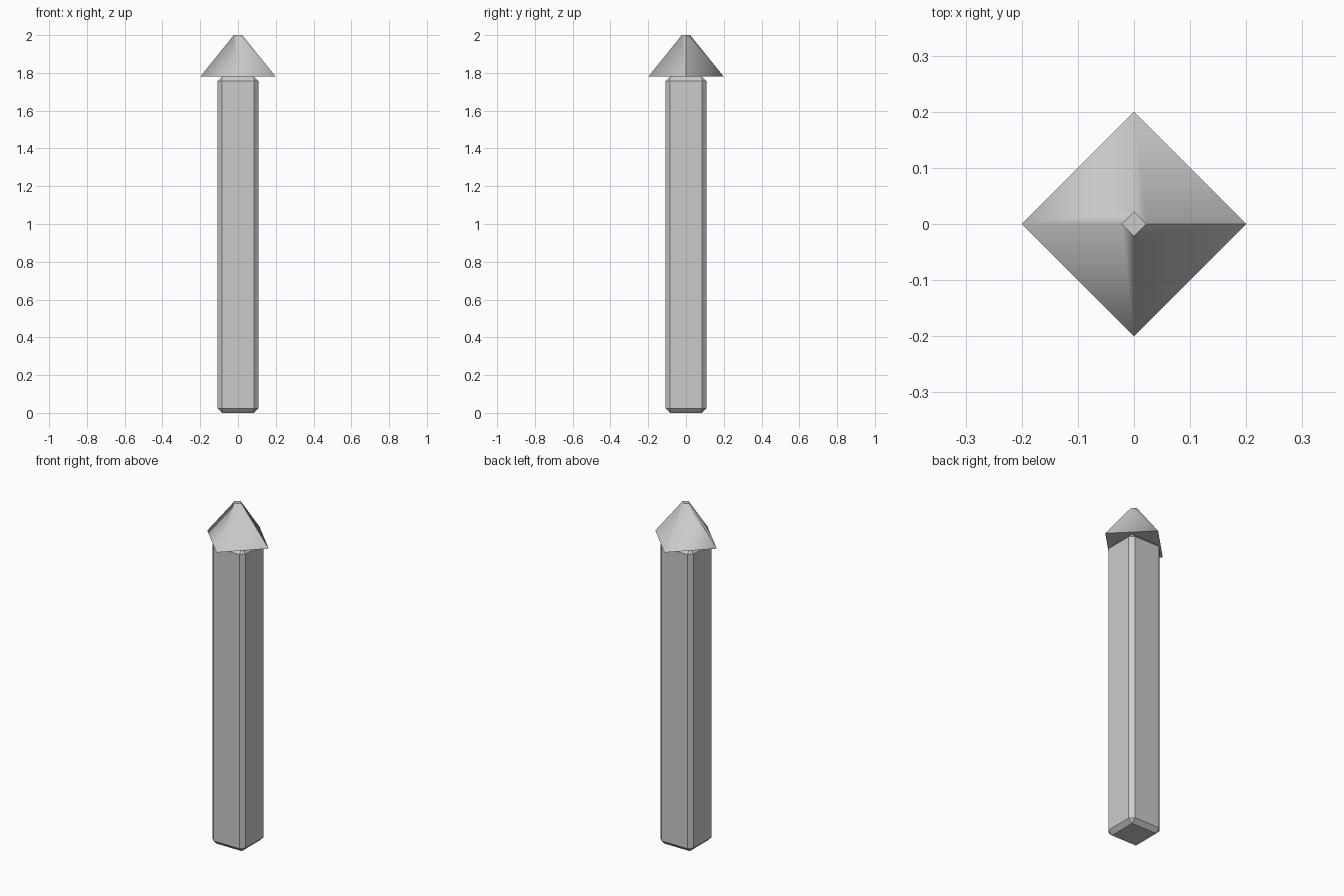
import bpy
import bmesh
from mathutils import Matrix

cube = bpy.data.objects.get("Cube")
if cube:
    bpy.data.objects.remove(cube, do_unlink=True)

POST_WIDTH, POST_HEIGHT, CHAMFER = 0.216, 1.78, 0.024
CAP_RADIUS, TIP_RADIUS, CAP_HEIGHT = 0.2, 0.022, 0.22

grey = bpy.data.materials.new("light_grey")
grey.use_nodes = True
grey.diffuse_color = (0.6, 0.6, 0.6, 1)
grey.node_tree.nodes["Principled BSDF"].inputs["Base Color"].default_value = (0.6, 0.6, 0.6, 1)


def add_object(name, bm):
    mesh = bpy.data.meshes.new(name)
    bm.to_mesh(mesh)
    bm.free()
    mesh.materials.append(grey)
    obj = bpy.data.objects.new(name, mesh)
    bpy.context.collection.objects.link(obj)
    return obj


# Square post with a single flat chamfer on every edge
bm = bmesh.new()
bmesh.ops.create_cube(bm, size=1, matrix=Matrix.Translation((0, 0, POST_HEIGHT / 2))
                      @ Matrix.Diagonal((POST_WIDTH, POST_WIDTH, POST_HEIGHT, 1)))
post = add_object("post", bm)
bevel = post.modifiers.new("chamfer", "BEVEL")
bevel.width = CHAMFER
bevel.segments = 1

# Four-sided cap with a blunt tip, its corners on the axes
bm = bmesh.new()
bmesh.ops.create_cone(bm, cap_ends=True, segments=4, radius1=CAP_RADIUS,
                      radius2=TIP_RADIUS, depth=CAP_HEIGHT,
                      matrix=Matrix.Translation((0, 0, POST_HEIGHT + CAP_HEIGHT / 2)))

# Sloping sides blend together, except at the seam on the left corner and the rims
for face in bm.faces:
    face.smooth = abs(face.normal.z) < 0.9
for edge in bm.edges:
    a, b = (v.co for v in edge.verts)
    rim = abs(a.z - b.z) < 0.01
    seam = min(a.x, b.x) > 0.01
    edge.smooth = not (rim or seam)
add_object("pointed_cap", bm)
